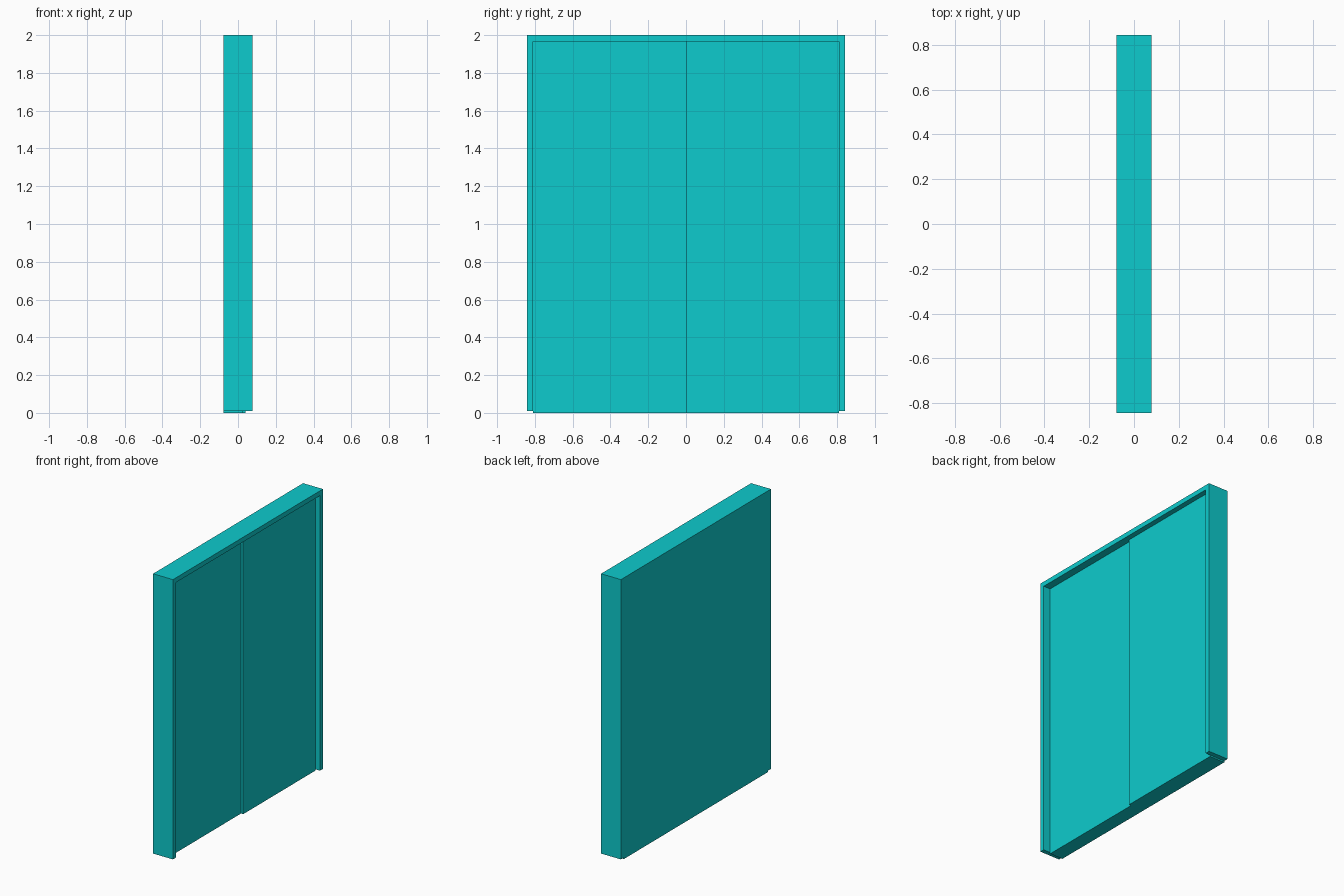
import bpy
import bmesh

cube = bpy.data.objects.get("Cube")
if cube:
    bpy.data.objects.remove(cube, do_unlink=True)

# Single flat colour
teal = bpy.data.materials.new("turquoise_paint")
teal.use_nodes = True
colour = (0.004, 0.597, 0.61, 1)
teal.diffuse_color = colour
teal.node_tree.nodes["Principled BSDF"].inputs["Base Color"].default_value = colour

# Overall dimensions
HALF_W, HALF_D, TOP = 0.843, 0.078, 2.0
INNER_W, INNER_TOP, FRAME_BASE = 0.81, 1.966, 0.01


def extrude_profile(name, outline, x0, x1):
    """Extrude a (y, z) outline along x."""
    bm = bmesh.new()
    face = bm.faces.new([bm.verts.new((x0, y, z)) for y, z in outline])
    ext = bmesh.ops.extrude_face_region(bm, geom=[face])
    verts = [g for g in ext["geom"] if isinstance(g, bmesh.types.BMVert)]
    bmesh.ops.translate(bm, vec=(x1 - x0, 0, 0), verts=verts)
    bmesh.ops.recalc_face_normals(bm, faces=bm.faces[:])
    mesh = bpy.data.meshes.new(name)
    bm.to_mesh(mesh)
    bm.free()
    mesh.materials.append(teal)
    obj = bpy.data.objects.new(name, mesh)
    bpy.context.collection.objects.link(obj)
    return obj


# Frame: two jambs and a header, open at the bottom
half = [(HALF_W, FRAME_BASE), (HALF_W, TOP)]
inner = [(INNER_W, INNER_TOP), (INNER_W, FRAME_BASE)]
outline = (half + [(-y, z) for y, z in reversed(half)]
           + [(-y, z) for y, z in reversed(inner)] + inner)
extrude_profile("door_frame", outline, -HALF_D, HALF_D)

# Two door panels, one standing slightly proud of the other
for name, y0, y1, face_x in (("front_door_panel", -INNER_W, 0, 0.024),
                             ("back_door_panel", 0, INNER_W, 0.041)):
    rect = [(y0, 0), (y1, 0), (y1, INNER_TOP), (y0, INNER_TOP)]
    extrude_profile(name, rect, -HALF_D, face_x)
